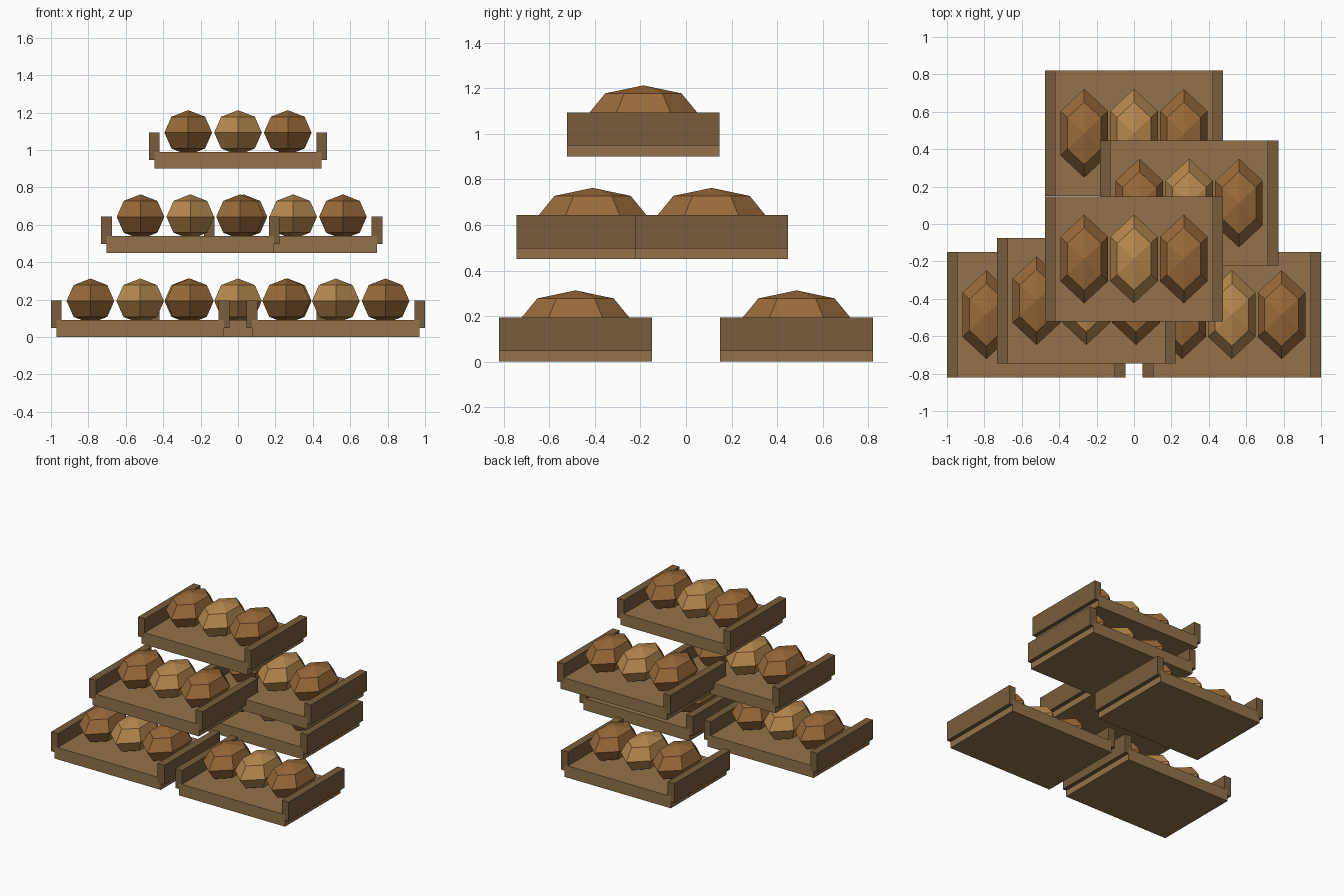
import bpy, bmesh
from math import sin, cos, pi
from mathutils import Matrix

if "Cube" in bpy.data.objects:
    bpy.data.objects.remove(bpy.data.objects["Cube"])


def material(name, rgb):
    m = bpy.data.materials.new(name)
    m.diffuse_color = (*rgb, 1)
    m.use_nodes = True
    m.node_tree.nodes["Principled BSDF"].inputs["Base Color"].default_value = m.diffuse_color
    return m


BOARD = material("board_wood", (0.29, 0.17, 0.07))
RAIL = material("rail_wood", (0.19, 0.11, 0.045))
CRUST = material("crust", (0.32, 0.145, 0.042))
LIGHT_CRUST = material("light_crust", (0.47, 0.25, 0.075))


def add(name, bm, mat, loc):
    bmesh.ops.recalc_face_normals(bm, faces=bm.faces)
    me = bpy.data.meshes.new(name)
    bm.to_mesh(me)
    bm.free()
    me.materials.append(mat)
    ob = bpy.data.objects.new(name, me)
    ob.location = loc
    bpy.context.collection.objects.link(ob)


def box(name, size, loc, mat):
    bm = bmesh.new()
    bmesh.ops.create_cube(bm, size=1, matrix=Matrix.Diagonal((*size, 1)))
    add(name, bm, mat, loc)


# Loaf: six-sided, four-band faceted ellipsoid with points at front and back
def loaf(name, loc, mat, rx=0.147, ry=0.237, rz=0.12):
    bm = bmesh.new()
    top, bottom = bm.verts.new((0, 0, rz)), bm.verts.new((0, 0, -rz))
    rings = []
    for lat in (pi / 4, 0, -pi / 4):
        rings.append([bm.verts.new((rx * cos(lat) * cos(a), ry * cos(lat) * sin(a), rz * sin(lat)))
                      for a in (pi / 2 + k * pi / 3 for k in range(6))])
    for i in range(6):
        j = (i + 1) % 6
        bm.faces.new((top, rings[0][i], rings[0][j]))
        for upper, lower in zip(rings, rings[1:]):
            bm.faces.new((upper[i], lower[i], lower[j], upper[j]))
        bm.faces.new((rings[2][i], bottom, rings[2][j]))
    add(name, bm, mat, loc)


# Tray: board, two side rails and three loaves
def tray(name, x, y, z):
    box(name + "_board", (0.894, 0.67, 0.09), (x, y, z + 0.045), BOARD)
    for side, s in (("left", -1), ("right", 1)):
        box(f"{name}_{side}_rail", (0.057, 0.67, 0.147), (x + s * 0.4485, y, z + 0.1215), RAIL)
    for i, s in enumerate((-1, 0, 1)):
        loaf(f"{name}_loaf_{i + 1}", (x + s * 0.266, y, z + 0.193), CRUST if s else LIGHT_CRUST)


# Stack: three trays, then two overlapping, then one
for name, x, y, z in (
    ("bottom_left_tray", -0.523, -0.485, 0),
    ("bottom_right_tray", 0.523, -0.485, 0),
    ("bottom_back_tray", 0, 0.485, 0),
    ("middle_left_tray", -0.255, -0.41, 0.45),
    ("middle_right_tray", 0.295, 0.112, 0.45),
    ("top_tray", 0, -0.187, 0.9),
):
    tray(name, x, y, z)
